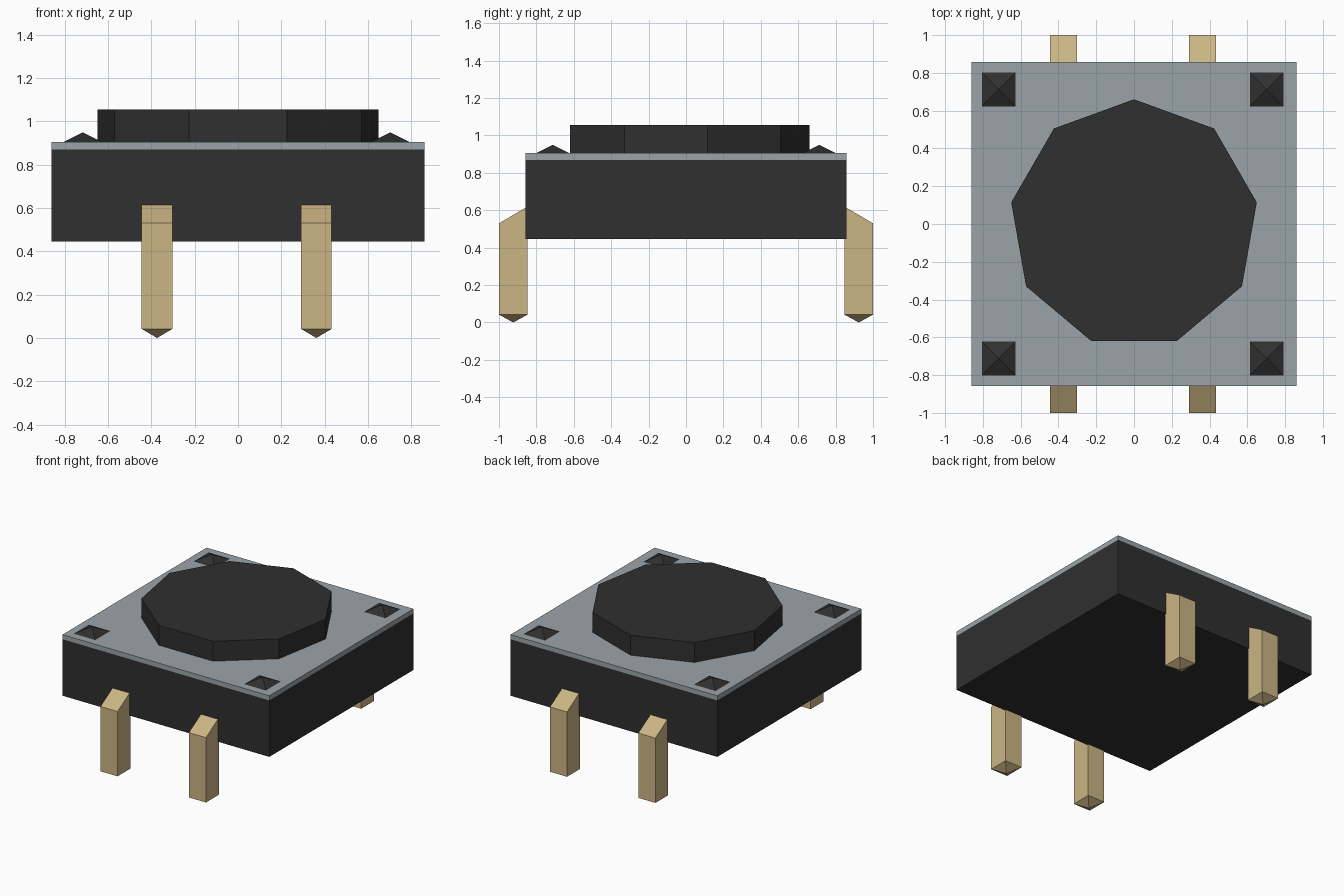
import bpy
import bmesh
import math

cube = bpy.data.objects.get("Cube")
if cube:
    bpy.data.objects.remove(cube, do_unlink=True)


def material(name, rgb):
    m = bpy.data.materials.new(name)
    m.use_nodes = True
    m.diffuse_color = (*rgb, 1)
    m.node_tree.nodes["Principled BSDF"].inputs["Base Color"].default_value = (*rgb, 1)
    return m


BLACK = material("black plastic", (0.029, 0.029, 0.029))
GREY = material("grey metal", (0.33, 0.37, 0.39))
TAN = material("tan metal", (0.60, 0.46, 0.23))


def finish(name, bm, mat, location=(0, 0, 0)):
    bmesh.ops.recalc_face_normals(bm, faces=bm.faces)
    mesh = bpy.data.meshes.new(name)
    bm.to_mesh(mesh)
    bm.free()
    mesh.materials.append(mat)
    obj = bpy.data.objects.new(name, mesh)
    obj.location = location
    bpy.context.collection.objects.link(obj)
    return obj


def prism(name, points, z0, z1, mat):
    """Extrude a flat outline from z0 up to z1."""
    bm = bmesh.new()
    face = bm.faces.new([bm.verts.new((x, y, z0)) for x, y in points])
    ext = bmesh.ops.extrude_face_region(bm, geom=[face], use_keep_orig=True)
    top = [v for v in ext["geom"] if isinstance(v, bmesh.types.BMVert)]
    bmesh.ops.translate(bm, verts=top, vec=(0, 0, z1 - z0))
    return finish(name, bm, mat)


def pyramid(name, x, y, z, half, height, mat):
    bm = bmesh.new()
    base = [bm.verts.new((sx * half, sy * half, 0))
            for sx, sy in ((-1, -1), (1, -1), (1, 1), (-1, 1))]
    tip = bm.verts.new((0, 0, height))
    bm.faces.new(base)
    for i in range(4):
        bm.faces.new((base[i], base[(i + 1) % 4], tip))
    return finish(name, bm, mat, (x, y, z))


def leg(name, x, side):
    """Square pin with a sloped shoulder and a pointed foot."""
    half, inner, outer = 0.071, 0.847, 1.0
    corners = ((-half, inner), (half, inner), (half, outer), (-half, outer))
    bm = bmesh.new()
    low = [bm.verts.new((cx, side * cy, 0.042)) for cx, cy in corners]
    high = [bm.verts.new((cx, side * cy, 0.62 if cy == inner else 0.53))
            for cx, cy in corners]
    tip = bm.verts.new((0, side * (inner + outer) / 2, 0))
    bm.faces.new(high)
    for i in range(4):
        j = (i + 1) % 4
        bm.faces.new((low[i], low[j], high[j], high[i]))
        bm.faces.new((low[i], low[j], tip))
    return finish(name, bm, TAN, (x, 0, 0))


# Housing and cover plate
W, D = 0.861, 0.857
square = [(-W, -D), (W, -D), (W, D), (-W, D)]
prism("housing", square, 0.445, 0.87, BLACK)
prism("cover_plate", square, 0.87, 0.905, GREY)

# Nine-sided push button, one corner toward the back
ring = [(0.66 * math.sin(i * math.tau / 9), 0.66 * math.cos(i * math.tau / 9))
        for i in range(9)]
prism("push_button", ring, 0.905, 1.055, BLACK)

# Corner studs and legs
for sx, x_name in ((-1, "right"), (1, "left")):
    for sy, y_name in ((-1, "front"), (1, "back")):
        pyramid(f"stud_{y_name}_{x_name}", sx * 0.71 - 0.007, sy * 0.712,
                0.905, 0.089, 0.045, BLACK)
        leg(f"leg_{y_name}_{x_name}", sx * 0.368 - 0.006, sy)
